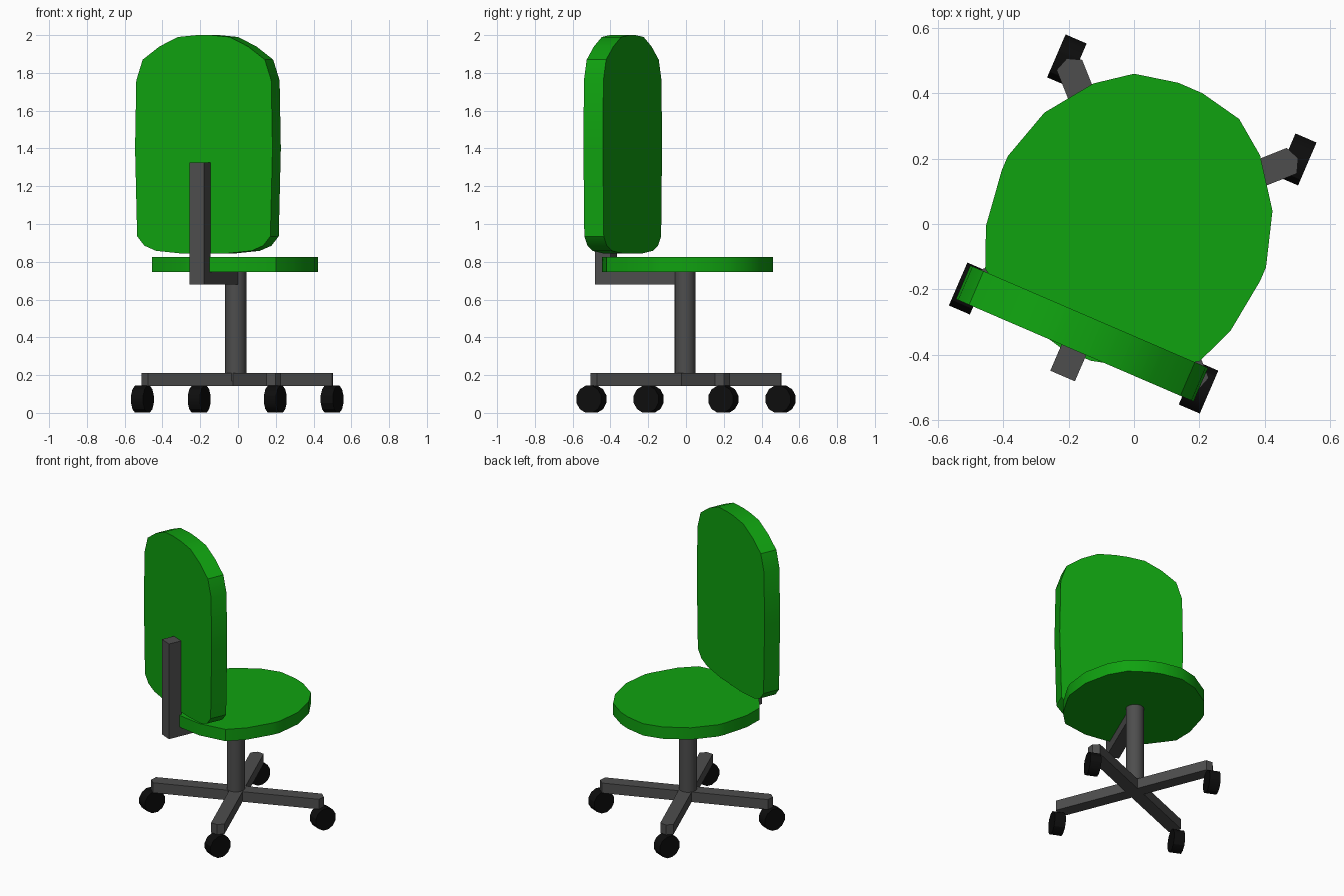
import bpy, bmesh, math
from mathutils import Matrix, Vector

if "Cube" in bpy.data.objects:
    bpy.data.objects.remove(bpy.data.objects["Cube"])

# The whole chair is turned about z; parts are built in its own frame
TURN = Matrix.Translation((-0.004, 0, 0)) @ Matrix.Rotation(math.radians(-23.3), 4, 'Z')


def material(name, r, g, b):
    m = bpy.data.materials.new(name)
    m.diffuse_color = (r, g, b, 1)
    m.use_nodes = True
    m.node_tree.nodes["Principled BSDF"].inputs["Base Color"].default_value = m.diffuse_color
    return m


GREEN = material("green_fabric", 0.005, 0.36, 0.005)
GREY = material("dark_metal", 0.075, 0.075, 0.075)
BLACK = material("black_rubber", 0.004, 0.004, 0.004)


def finish(name, bm, mat, local=Matrix(), smooth=True):
    bmesh.ops.recalc_face_normals(bm, faces=bm.faces)
    bm.transform(TURN @ local)
    me = bpy.data.meshes.new(name)
    bm.to_mesh(me)
    bm.free()
    me.materials.append(mat)
    ob = bpy.data.objects.new(name, me)
    bpy.context.collection.objects.link(ob)
    if smooth:
        bpy.ops.object.select_all(action='DESELECT')
        bpy.context.view_layer.objects.active = ob
        ob.select_set(True)
        bpy.ops.object.shade_smooth_by_angle(angle=math.radians(30))
    return ob


def slab(name, outline, offset, mat, local=Matrix(), smooth=True):
    """Extrude a closed 3D outline by an offset."""
    bm = bmesh.new()
    face = bm.faces.new([bm.verts.new(p) for p in outline])
    new = bmesh.ops.extrude_face_region(bm, geom=[face], use_keep_orig=True)["geom"]
    moved = [g for g in new if isinstance(g, bmesh.types.BMVert)]
    bmesh.ops.translate(bm, verts=moved, vec=Vector(offset))
    return finish(name, bm, mat, local, smooth)


def mirrored(half, cx=0.0):
    """Close a right-hand half outline with its mirror image."""
    return [(cx + x, y) for x, y in half] + [(cx - x, y) for x, y in reversed(half)]


def cylinder(name, r, depth, sides, mat, local):
    bm = bmesh.new()
    bmesh.ops.create_cone(bm, cap_ends=True, segments=sides, radius1=r, radius2=r, depth=depth)
    return finish(name, bm, mat, local)


# Seat: rounded cushion, a little pinched at the back corners
seat = mirrored([(.04, .452), (.175, .424), (.278, .347), (.38, .206), (.43, .04), (.43, -.007),
                 (.407, -.183), (.357, -.305), (.2, -.398), (.05, -.435)], -0.003)
slab("seat", [(x, y, .745) for x, y in seat], (0, 0, .08), GREEN)

# Backrest: upright panel with rounded top and bottom
back = mirrored([(.04, 2.0), (.15, 1.99), (.255, 1.94), (.352, 1.87), (.389, 1.76), (.396, 1.4),
                 (.384, .935), (.342, .885), (.275, .858), (.12, .843)], -0.01)
slab("backrest", [(x, -.425, z) for x, z in back], (0, .112, 0), GREEN)

# Back support: L-shaped bracket from under the seat up behind the backrest
bracket = [(0, .745), (0, .68), (-.512, .68), (-.512, 1.325), (-.422, 1.325), (-.422, .745)]
slab("back_support", [(-.054, y, z) for y, z in bracket], (.082, 0, 0), GREY)

# Column
cylinder("column", .056, .58, 16, GREY, Matrix.Translation((-.005, -.008, .46)))

# Base: two crossed bars with pointed ends
bar = [(.524, .042), (.545, 0), (.524, -.042), (-.524, -.042), (-.545, 0), (-.524, .042)]
for i, a in enumerate((45, 135)):
    slab(f"base_bar_{i + 1}", [(x, y, .143) for x, y in bar], (0, 0, .068), GREY,
         Matrix.Rotation(math.radians(a), 4, 'Z'), smooth=False)

# Castors: one wheel under each bar end
for sx in (-1, 1):
    for sy in (-1, 1):
        name = f"wheel_{'back' if sy < 0 else 'front'}_{'left' if sx < 0 else 'right'}"
        cylinder(name, .074, .07, 12, BLACK,
                 Matrix.Translation((sx * .383, sy * .38, .0725))
                 @ Matrix.Rotation(math.pi / 2, 4, 'Y') @ Matrix.Rotation(math.pi / 12, 4, 'Z'))
